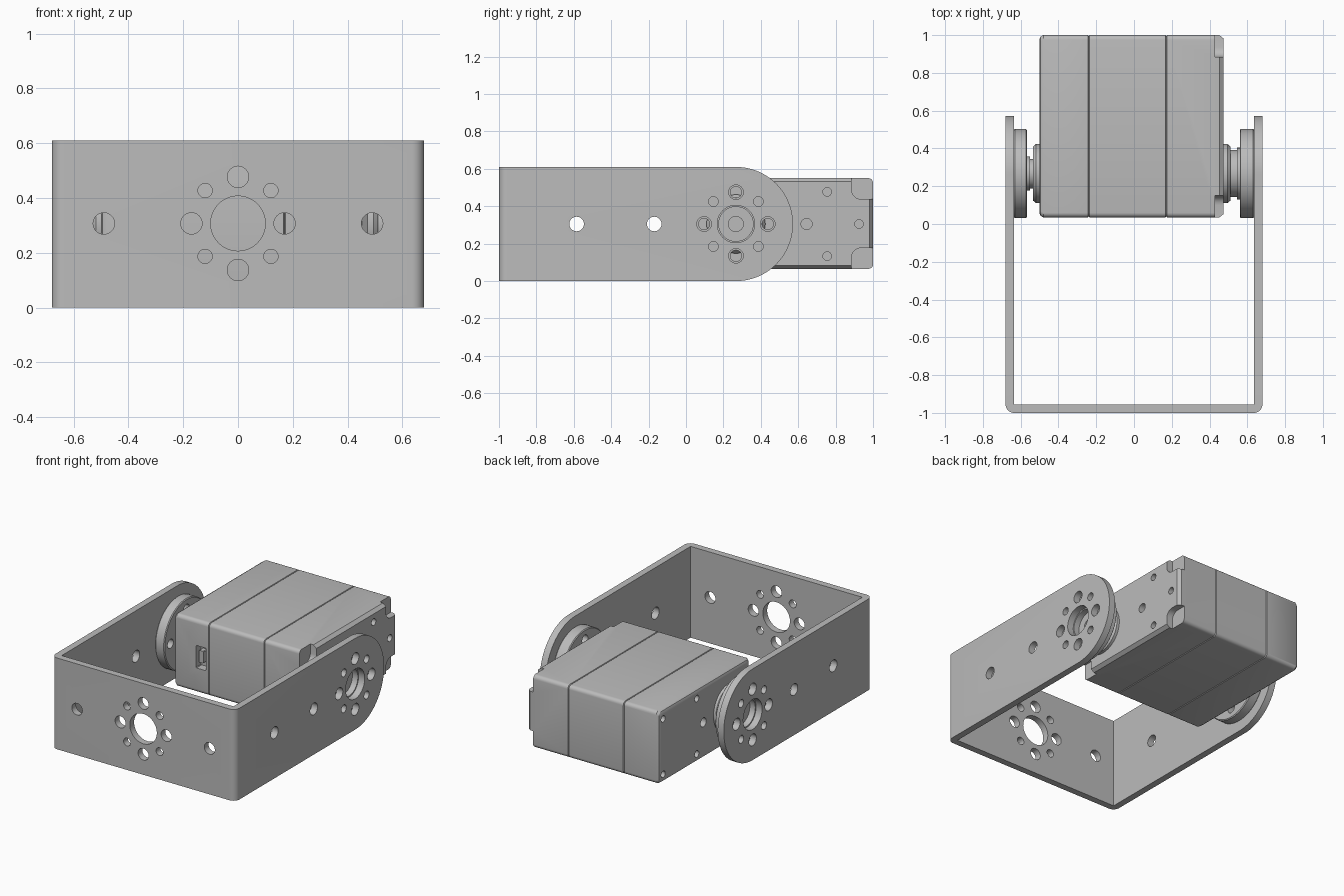
import bpy, bmesh
from math import sin, cos, pi, radians

cube = bpy.data.objects.get("Cube")
if cube:
    bpy.data.objects.remove(cube, do_unlink=True)

grey = bpy.data.materials.new("light grey metal")
grey.use_nodes = True
grey.diffuse_color = (0.5, 0.5, 0.5, 1)
grey.node_tree.nodes["Principled BSDF"].inputs["Base Color"].default_value = (0.5, 0.5, 0.5, 1)

AY, AZ = 0.267, 0.305      # joint axis (runs along x)
OUT, IN = 0.68, 0.635      # outer and inner faces of the bracket arms


def arc(cu, cv, r, start, end, n):
    return [(cu + r * cos(a), cv + r * sin(a))
            for a in (radians(start + (end - start) * i / n) for i in range(n + 1))]


def circle(cu, cv, r, n=40):
    return arc(cu, cv, r, 0, 360, n)[:-1]


def rounded_rect(u0, u1, v0, v1, r, n=5):
    return (arc(u1 - r, v1 - r, r, 0, 90, n) + arc(u0 + r, v1 - r, r, 90, 180, n)
            + arc(u0 + r, v0 + r, r, 180, 270, n) + arc(u1 - r, v0 + r, r, 270, 360, n))


def loft(sections, axis="x"):
    """Sections are (position, 2D outline) pairs along an axis."""
    place = {"x": lambda p, u, v: (p, u, v),
             "y": lambda p, u, v: (u, p, v),
             "z": lambda p, u, v: (u, v, p)}[axis]
    return [[place(p, u, v) for u, v in outline] for p, outline in sections]


def rod(a, b, cu, cv, r, axis="x", n=32):
    return loft([(a, circle(cu, cv, r, n)), (b, circle(cu, cv, r, n))], axis)


def lathe(profile, side=1, n=64):
    """Turned shape on the joint axis from (x, radius) points."""
    return loft([(side * x, circle(AY, AZ, r, n)) for x, r in profile])


def make(name, *solids):
    bm = bmesh.new()
    for rings in solids:
        rows = [[bm.verts.new(c) for c in ring] for ring in rings]
        for lo, hi in zip(rows, rows[1:]):
            for i in range(len(lo)):
                bm.faces.new((lo[i - 1], lo[i], hi[i], hi[i - 1]))
        bm.faces.new(rows[0][::-1])
        bm.faces.new(rows[-1])
    bmesh.ops.recalc_face_normals(bm, faces=bm.faces[:])
    mesh = bpy.data.meshes.new(name)
    bm.to_mesh(mesh)
    bm.free()
    mesh.materials.append(grey)
    obj = bpy.data.objects.new(name, mesh)
    bpy.context.collection.objects.link(obj)
    return obj


def combine(obj, operation, *solids):
    """Apply a boolean with temporary solids."""
    tool = make("cutter", *solids)
    tool.hide_render = True
    mod = obj.modifiers.new("cut", "BOOLEAN")
    mod.operation, mod.object, mod.solver = operation, tool, "EXACT"
    deps = bpy.context.evaluated_depsgraph_get()
    mesh = bpy.data.meshes.new_from_object(obj.evaluated_get(deps))
    obj.modifiers.clear()
    obj.data = mesh
    bpy.data.objects.remove(tool, do_unlink=True)


def smooth(obj):
    obj.data.shade_smooth()
    obj.data.set_sharp_from_angle(angle=radians(30))


def hole_pattern(a, b, cu, cv, axis):
    """Centre hole with four medium and four small holes around it."""
    holes = [rod(a, b, cu, cv, 0.1, axis, 48)]
    for k in range(4):
        t = k * pi / 2
        holes.append(rod(a, b, cu + 0.17 * cos(t), cv + 0.17 * sin(t), 0.039, axis))
        t += pi / 4
        holes.append(rod(a, b, cu + 0.17 * cos(t), cv + 0.17 * sin(t), 0.026, axis))
    return holes


# U-shaped bracket: bent strip trimmed to the rounded arm outline
strip = (arc(-OUT + 0.045, -0.955, 0.045, 180, 270, 8)
         + arc(OUT - 0.045, -0.955, 0.045, 270, 360, 8)
         + [(OUT, 0.8), (IN, 0.8), (IN, -0.955), (-IN, -0.955), (-IN, 0.8), (-OUT, 0.8)])
bracket = make("bracket", loft([(-0.1, strip), (0.8, strip)], "z"))
outline = [(-1.2, 0)] + arc(AY, AZ, AZ, -90, 90, 48) + [(-1.2, 2 * AZ)]
combine(bracket, "INTERSECT", loft([(-0.8, outline), (0.8, outline)]))

# Bracket holes in the front plate and both arms
cuts = hole_pattern(-1.1, -0.9, 0, 0.307, "y")
cuts += [rod(-1.1, -0.9, x, 0.307, 0.039, "y") for x in (-0.49, 0.49)]
for s in (-1, 1):
    cuts += hole_pattern(s * 0.6, s * 0.75, AY, AZ, "x")
    cuts += [rod(s * 0.6, s * 0.75, y, AZ, 0.039) for y in (-0.585, -0.17)]
combine(bracket, "DIFFERENCE", *cuts)
smooth(bracket)

# Motor housing with rounded ends and two seam grooves
stations = [(-0.5, 0.02), (-0.494, 0.008), (-0.48, 0),
            (-0.244, 0), (-0.24, 0.006), (-0.236, 0),
            (0.166, 0), (0.17, 0.006), (0.174, 0),
            (0.452, 0), (0.475, 0.018)]
housing = make("motor_housing", loft(
    [(x, rounded_rect(0.035 + d, 1 - d, 0.065 + d, 0.55 - d, 0.025)) for x, d in stations]))

# Corner notches, screw holes and the cable socket
cuts = []
for y in (0.035, 1.0):
    for z in (0.065, 0.55):
        notch = rounded_rect(y - 0.115, y + 0.115, z - 0.112, z + 0.112, 0.05)
        cuts.append(loft([(0.43, notch), (0.6, notch)]))
for y, dz, r in ((0.755, 0.172, 0.023), (0.645, 0, 0.03), (0.925, 0, 0.023)):
    for z in {AZ + dz, AZ - dz}:
        cuts.append(rod(0.43, 0.6, y, z, r, n=20))
for y, dz, r in ((0.955, 0.185, 0.022), (0.6, 0.185, 0.022), (0.53, 0, 0.03)):
    for z in {AZ + dz, AZ - dz}:
        cuts.append(rod(-0.6, -0.45, y, z, r, n=20))
socket = rounded_rect(-0.335, -0.262, 0.23, 0.38, 0.004, 1)
cuts.append(loft([(-0.05, socket), (0.09, socket)], "y"))
combine(housing, "DIFFERENCE", *cuts)
smooth(housing)

# Plug inside the cable socket
plug = rounded_rect(-0.325, -0.29, 0.265, 0.345, 0.004, 1)
make("socket_plug", loft([(0.05, plug), (0.1, plug)], "y"))

# Output bosses, hubs and horn discs on each side
for side, name, boss, hub, disc_x in (
        (1, "left", (0.46, 0.512), 0.125, 0.56),
        (-1, "right", (0.49, 0.536), 0.078, 0.567)):
    b0, b1 = boss
    smooth(make(name + "_boss", lathe(
        [(b0, 0.157), (b1 - 0.018, 0.157), (b1, 0.142)], side)))
    horn = make(name + "_horn", lathe(
        [(b1 - 0.01, hub), (disc_x - 0.016, hub), (disc_x - 0.016, hub + 0.012),
         (disc_x, hub + 0.012), (disc_x, 0.23), (disc_x + 0.005, 0.236),
         (IN - 0.005, 0.236), (IN, 0.231)], side))
    cuts = [lathe([(0.535, 0.04), (0.595, 0.04), (0.595, 0.092), (0.7, 0.092)], side, 48)]
    for k in range(4):
        t = k * pi / 2
        cuts.append(rod(side * 0.55, side * 0.7, AY + 0.17 * cos(t), AZ + 0.17 * sin(t), 0.03))
    combine(horn, "DIFFERENCE", *cuts)
    smooth(horn)
